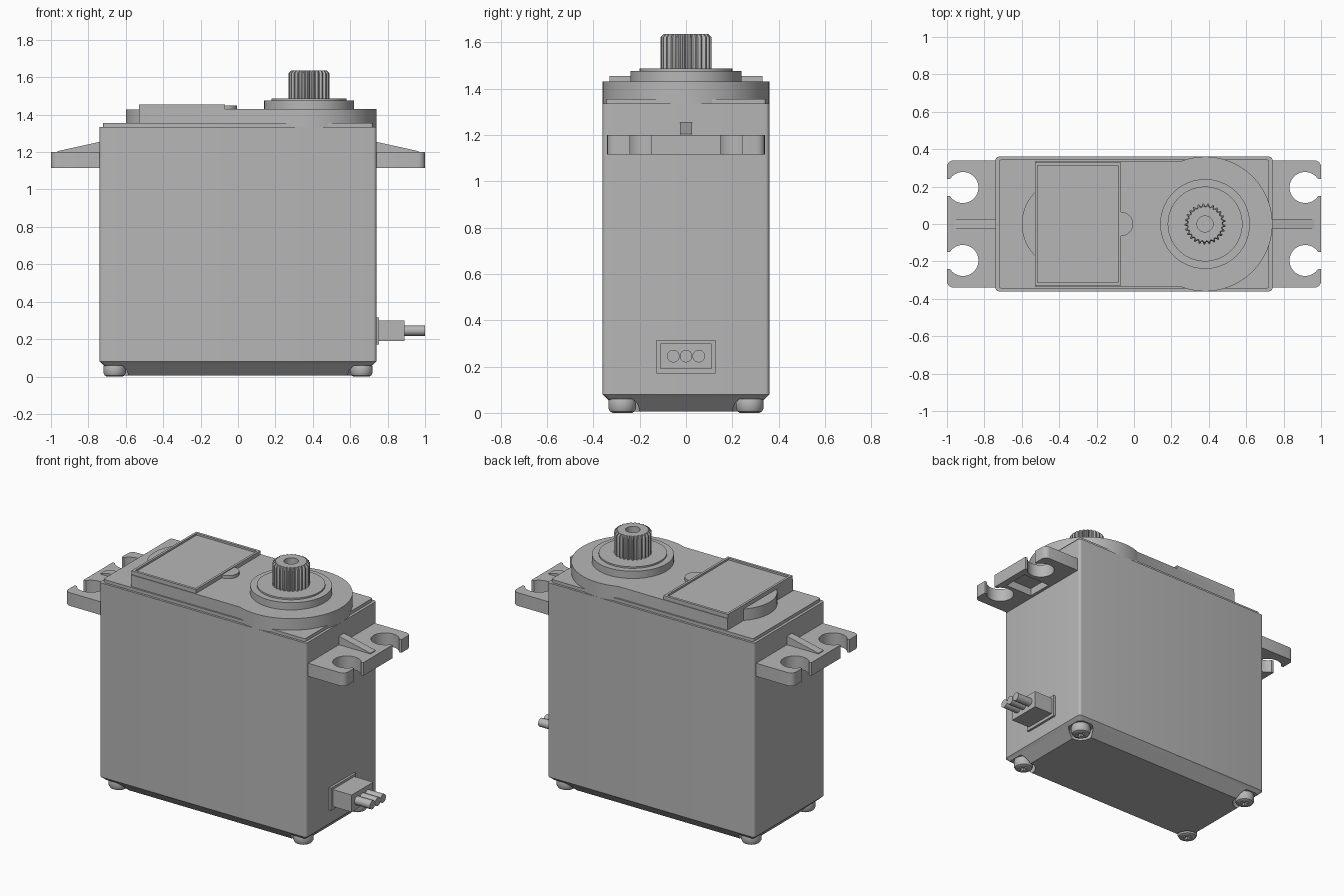
import bpy, bmesh
from math import sin, cos, pi, acos, sqrt

cube = bpy.data.objects.get("Cube")
if cube:
    bpy.data.objects.remove(cube, do_unlink=True)

grey = bpy.data.materials.new("mid_grey")
grey.use_nodes = True
grey.diffuse_color = (0.47, 0.47, 0.47, 1)
grey.node_tree.nodes["Principled BSDF"].inputs["Base Color"].default_value = grey.diffuse_color
parts = []


# ---- outlines ----
def arc(cx, cy, r, a0, a1, n):
    return [(cx + r * cos(a0 + (a1 - a0) * i / n), cy + r * sin(a0 + (a1 - a0) * i / n))
            for i in range(n + 1)]


def circle(cx, cy, r, n=48):
    return arc(cx, cy, r, 0, 2 * pi, n)[:-1]


def rect(x0, x1, y0, y1):
    return [(x0, y0), (x1, y0), (x1, y1), (x0, y1)]


def round_rect(x0, x1, y0, y1, r, n=5):
    corners = [(x1 - r, y1 - r), (x0 + r, y1 - r), (x0 + r, y0 + r), (x1 - r, y0 + r)]
    return [p for i, (x, y) in enumerate(corners)
            for p in arc(x, y, r, i * pi / 2, (i + 1) * pi / 2, n)]


def spline_outline(cx, r_out, r_root, teeth=25):
    radii = (r_root, r_root, r_out, r_out)
    n = teeth * 4
    return [(cx + radii[i % 4] * cos(2 * pi * i / n), radii[i % 4] * sin(2 * pi * i / n))
            for i in range(n)]


# ---- solids: stack outlines along z, or along x for side-facing parts ----
def loft(name, layers, along_x=False, keep=True):
    bm = bmesh.new()
    rings = [[bm.verts.new((h, b, a) if along_x else (a, b, h)) for a, b in outline]
             for outline, h in layers]
    n = len(rings[0])
    bm.faces.new(rings[0])
    bm.faces.new(rings[-1])
    for lo, hi in zip(rings, rings[1:]):
        for i in range(n):
            j = (i + 1) % n
            bm.faces.new((lo[i], lo[j], hi[j], hi[i]))
    bmesh.ops.recalc_face_normals(bm, faces=bm.faces)
    mesh = bpy.data.meshes.new(name)
    bm.to_mesh(mesh)
    bm.free()
    mesh.materials.append(grey)
    obj = bpy.data.objects.new(name, mesh)
    bpy.context.collection.objects.link(obj)
    if keep:
        parts.append(obj)
    return obj


def prism(name, outline, z0, z1, **kw):
    return loft(name, [(outline, z0), (outline, z1)], **kw)


def cut(obj, outline, z0, z1):
    cutter = prism("cutter", outline, z0, z1, keep=False)
    mod = obj.modifiers.new("cut", 'BOOLEAN')
    mod.operation, mod.solver, mod.object = 'DIFFERENCE', 'EXACT', cutter
    bpy.context.view_layer.update()
    graph = bpy.context.evaluated_depsgraph_get()
    mesh = bpy.data.meshes.new_from_object(obj.evaluated_get(graph))
    obj.modifiers.clear()
    obj.data = mesh
    bpy.data.objects.remove(cutter, do_unlink=True)


# ---- case with a sloped base ----
wall = round_rect(-0.74, 0.74, -0.36, 0.36, 0.018)
case = loft("case", [(round_rect(-0.665, 0.665, -0.285, 0.285, 0.018), 0.005),
                     (wall, 0.08), (wall, 1.335)])
prism("case_lip", round_rect(-0.722, 0.722, -0.346, 0.346, 0.015), 1.33, 1.355)

# ---- base screws in corner pockets ----
for sx in (-1, 1):
    for sy in (-1, 1):
        x, y = sx * 0.66, sy * 0.275
        cut(case, circle(x, y, 0.075, 32), -0.05, 0.06)
        screw = loft("base_screw", [(circle(x, y, r, 32), z) for r, z in
                                    ((0.042, 0), (0.053, 0.006), (0.06, 0.02), (0.06, 0.05), (0.055, 0.065))])
        for a, b in ((0.03, 0.007), (0.007, 0.03)):
            cut(screw, rect(x - a, x + a, y - b, y + b), -0.02, 0.02)

# ---- raised deck flowing into the round output end ----
cx, half, big = 0.38, 0.335, 0.36
sweep = pi - acos(sqrt(big**2 - half**2) / big)
prism("top_deck", [(-0.53, half), (-0.53, -half)] + arc(cx, 0, big, -sweep, sweep, 64), 1.33, 1.43)
prism("deck_end_disc", circle(-0.36, 0, 0.24, 64), 1.33, 1.429)

# ---- rimmed label cover with a round tab ----
cover = rect(-0.53, -0.07, -0.33, 0.33)
inner = rect(-0.515, -0.085, -0.313, 0.313)
loft("label_cover", [(cover, 1.42), (cover, 1.455), (inner, 1.455), (inner, 1.443)])
prism("cover_tab", arc(-0.07, 0, 0.065, -pi / 2, pi / 2, 20), 1.42, 1.45)

# ---- output boss and splined shaft ----
loft("output_boss", [(circle(cx, 0, r, 64), z) for r, z in
                     ((0.24, 1.42), (0.24, 1.477), (0.2, 1.477), (0.2, 1.487))])
bore = circle(cx, 0, 0.043, 100)
loft("splined_shaft", [(spline_outline(cx, 0.11, 0.096), 1.47),
                       (spline_outline(cx, 0.11, 0.096), 1.622),
                       (spline_outline(cx, 0.097, 0.09), 1.635),
                       (bore, 1.635), (bore, 1.57)])

# ---- mounting ears with open screw holes, hollow underside and rib ----
for side, s in (("right", -1), ("left", 1)):
    def span(a, b):
        return sorted((s * a, s * b))
    ear = prism(side + "_ear", round_rect(*span(0.7, 1.0), -0.34, 0.34, 0.035), 1.115, 1.2)
    for sy in (-1, 1):
        y = sy * 0.195
        cut(ear, circle(s * 0.915, y, 0.083), 1.0, 1.3)
        cut(ear, rect(*span(0.95, 1.1), y - 0.046, y + 0.046), 1.0, 1.3)
    cut(ear, rect(*span(0.76, 0.955), -0.085, 0.085), 1.0, 1.165)
    foot = rect(*span(0.72, 0.965), -0.026, 0.026)
    rib = prism(side + "_ear_rib", foot, 1.19, 1.26)
    for v in rib.data.vertices:
        if v.co.z > 1.2:
            v.co.z = 1.205 if abs(v.co.x) > 0.9 else 1.259

# ---- cable exit ----
prism("cable_flange", rect(0.17, 0.315, -0.127, 0.127), 0.73, 0.755, along_x=True)
prism("cable_boot", rect(0.19, 0.3, -0.11, 0.11), 0.74, 0.89, along_x=True)
for y in (-0.055, 0, 0.055):
    prism("cable_wire", circle(0.245, y, 0.027, 24), 0.88, 1.0, along_x=True)

# ---- smooth round surfaces, keep edges sharp ----
bpy.ops.object.select_all(action='DESELECT')
for obj in parts:
    obj.select_set(True)
bpy.context.view_layer.objects.active = case
bpy.ops.object.shade_smooth_by_angle(angle=pi / 6)
